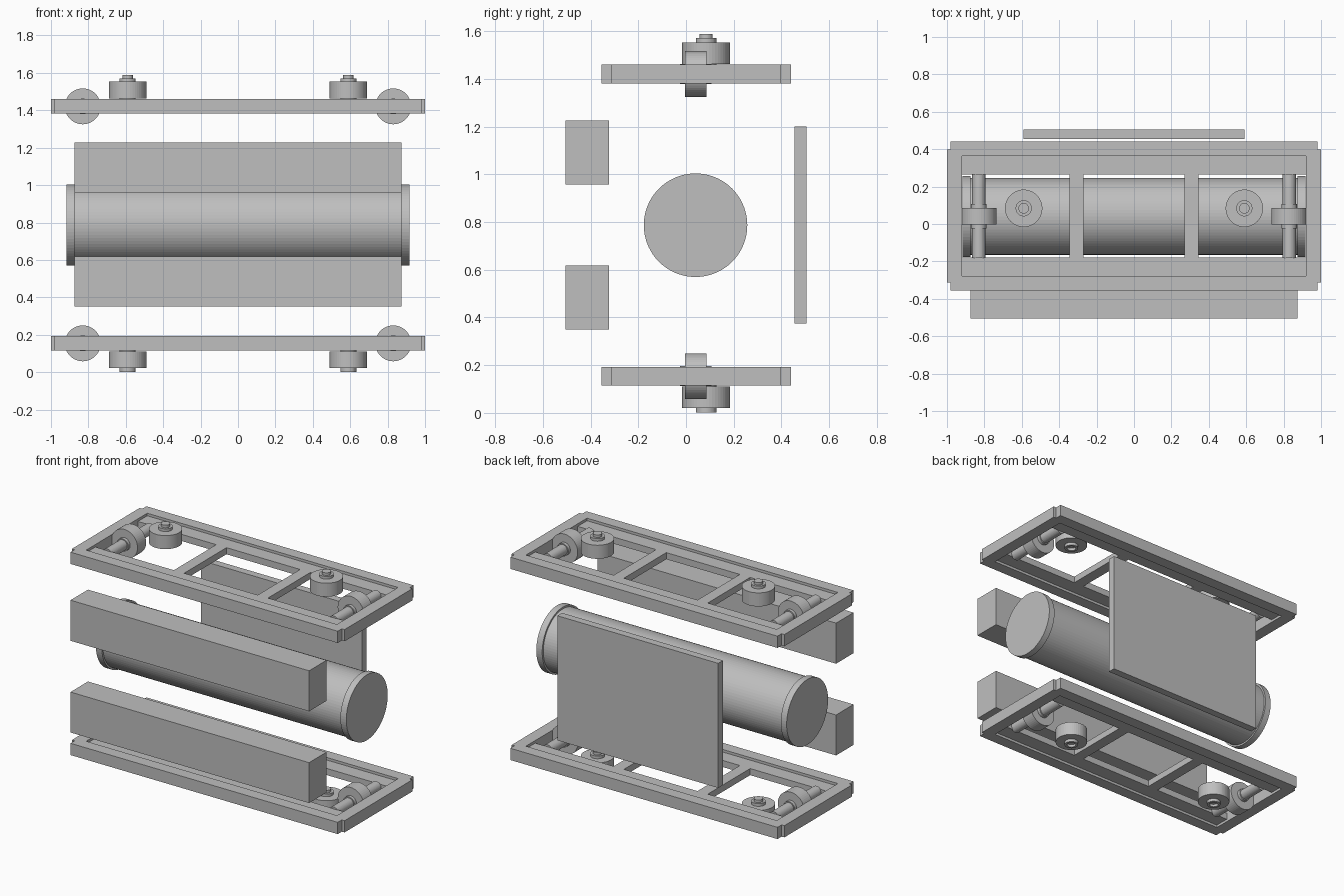
import bpy, bmesh, math
from mathutils import Matrix, Vector

if "Cube" in bpy.data.objects:
    bpy.data.objects.remove(bpy.data.objects["Cube"])

GREY = (0.52, 0.52, 0.52, 1)
metal = bpy.data.materials.new("plain grey")
metal.use_nodes = True
metal.diffuse_color = GREY
metal.node_tree.nodes["Principled BSDF"].inputs["Base Color"].default_value = GREY


def finish(name, bm):
    bmesh.ops.recalc_face_normals(bm, faces=bm.faces)
    mesh = bpy.data.meshes.new(name)
    bm.to_mesh(mesh)
    bm.free()
    mesh.materials.append(metal)
    obj = bpy.data.objects.new(name, mesh)
    bpy.context.collection.objects.link(obj)
    return obj


def add_box(bm, x, y, z):
    """Box from (min, max) pairs."""
    size = [b - a for a, b in (x, y, z)]
    mid = [(a + b) / 2 for a, b in (x, y, z)]
    bmesh.ops.create_cube(bm, size=1, matrix=Matrix.Translation(mid) @ Matrix.Diagonal((*size, 1)))


def box(name, x, y, z):
    bm = bmesh.new()
    add_box(bm, x, y, z)
    return finish(name, bm)


def lathe(name, profile, place, axis="Z", steps=48):
    """Spin (radius, height) points and lay the result along an axis."""
    bm = bmesh.new()
    verts = [bm.verts.new((r, 0, h)) for r, h in profile]
    edges = [bm.edges.new(pair) for pair in zip(verts, verts[1:])]
    bmesh.ops.spin(bm, geom=verts + edges, axis=(0, 0, 1), cent=(0, 0, 0),
                   angle=math.tau, steps=steps, use_duplicate=False)
    bmesh.ops.remove_doubles(bm, verts=bm.verts, dist=0.0001)
    turn = Matrix.Identity(4)
    if axis != "Z":
        turn = Vector((0, 0, 1)).rotation_difference(
            Vector((1, 0, 0) if axis == "X" else (0, 1, 0))).to_matrix().to_4x4()
    bm.transform(Matrix.Translation(place) @ turn)
    return finish(name, bm)


MID_Y = 0.043
RIM = 0.039      # half thickness of the rim
LEDGE = 0.022    # half thickness of the inner ledges

# Guide roller with a hollow collar below and a stepped pin above
guide_profile = [(0, 0.018), (0.028, 0.018), (0.028, 0), (0.043, 0), (0.043, 0.02),
                 (0.1, 0.02), (0.1, 0.11), (0.043, 0.11), (0.043, 0.128),
                 (0.028, 0.128), (0.028, 0.145), (0, 0.145)]
# Upright wheel with its through shaft and collars, mirrored about the middle
half_wheel = [(0.096, 0.045), (0.042, 0.045), (0.042, 0.066), (0.035, 0.066), (0.035, 0.224), (0, 0.224)]
wheel_profile = [(r, -h) for r, h in reversed(half_wheel)] + half_wheel


def carriage(label, z, guide_z):
    # Rim with notched corners
    bm = bmesh.new()
    thick = (z - RIM, z + RIM)
    for s in (-1, 1):
        add_box(bm, (-0.98, 0.98), sorted((MID_Y + s * 0.32, MID_Y + s * 0.398)), thick)
        add_box(bm, sorted((s * 0.92, s * 1.0)), (MID_Y - 0.32, MID_Y + 0.32), thick)
        for t in (-1, 1):
            add_box(bm, sorted((s * 0.98, s * 1.0)),
                    sorted((MID_Y + t * 0.32, MID_Y + t * 0.355)), thick)
    finish(label + "_frame_rim", bm)

    # Recessed ledges and cross bars
    bm = bmesh.new()
    thin = (z - LEDGE, z + LEDGE)
    for s in (-1, 1):
        add_box(bm, (-0.92, 0.92), sorted((MID_Y + s * 0.222, MID_Y + s * 0.32)), thin)
        add_box(bm, sorted((s * 0.27, s * 0.345)), (MID_Y - 0.222, MID_Y + 0.222), thin)
    finish(label + "_frame_ledges", bm)

    # Rollers at both ends
    for side, s in (("left", 1), ("right", -1)):
        lathe(f"{label}_{side}_wheel", wheel_profile, (s * 0.83, MID_Y - 0.002, z), "Y")
        lathe(f"{label}_{side}_guide_roller", guide_profile, (s * 0.59, 0.084, guide_z))


carriage("upper", 1.421, 1.443)
carriage("lower", 0.154, 0.001)

# Long drum with raised end caps
half_drum = [(0.205, 0.875), (0.217, 0.875), (0.217, 0.918), (0, 0.918)]
lathe("drum", [(r, -h) for r, h in reversed(half_drum)] + half_drum, (0, 0.04, 0.787), "X", 72)

# Front beams and back panel
box("upper_front_beam", (-0.875, 0.875), (-0.505, -0.322), (0.958, 1.227))
box("lower_front_beam", (-0.875, 0.875), (-0.505, -0.322), (0.35, 0.618))
box("back_panel", (-0.59, 0.59), (0.455, 0.505), (0.374, 1.2))
